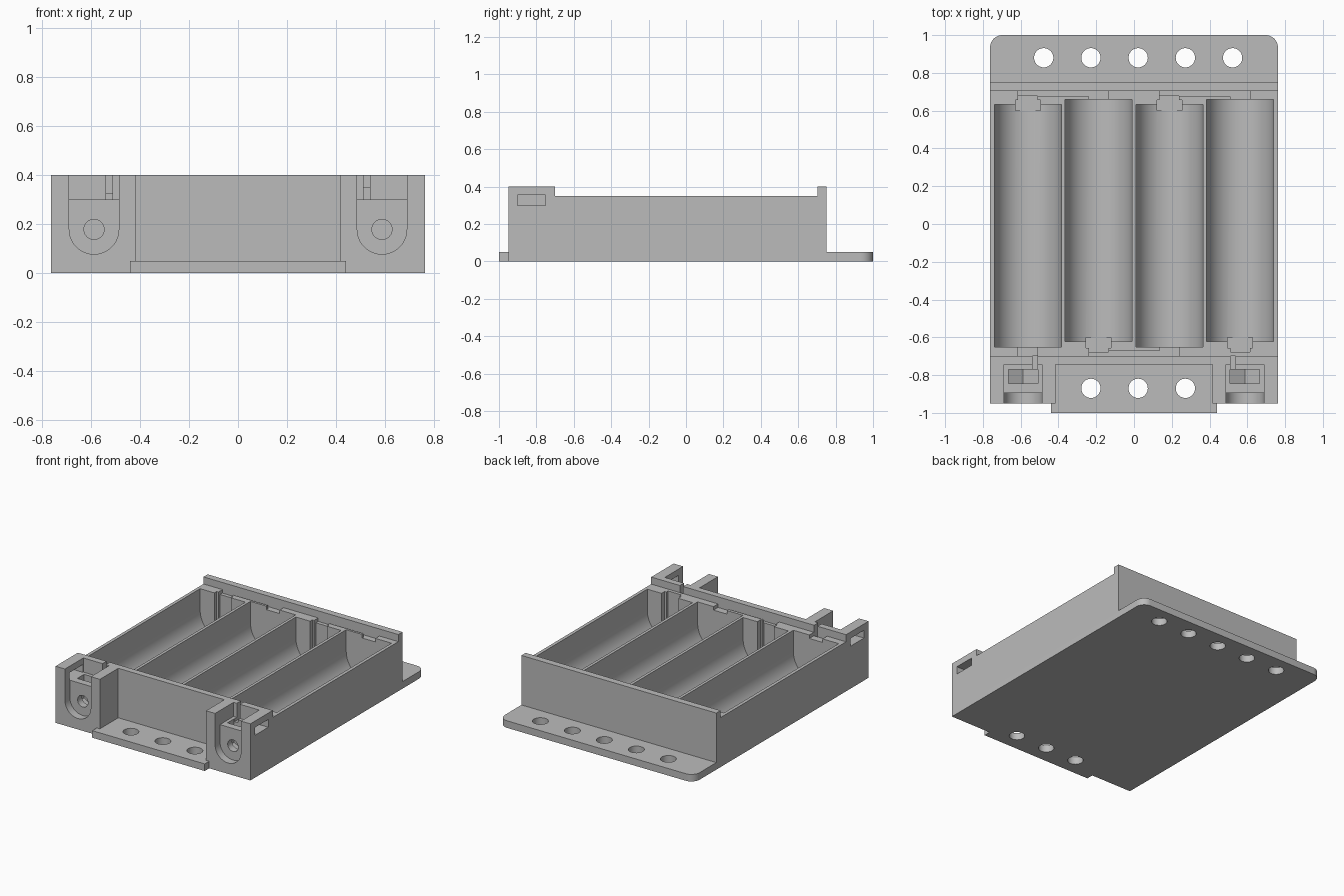
import bpy
import bmesh
from math import pi, sin, cos
from mathutils import Vector

cube = bpy.data.objects.get("Cube")
if cube:
    bpy.data.objects.remove(cube, do_unlink=True)

grey = bpy.data.materials.new("grey_plastic")
grey.use_nodes = True
grey.diffuse_color = (0.5, 0.5, 0.5, 1)
grey.node_tree.nodes["Principled BSDF"].inputs["Base Color"].default_value = (0.5, 0.5, 0.5, 1)


def prism(name, points, axis, a, b):
    """Extrude a 2D outline along an axis from a to b."""
    place = {"x": lambda p, t: (t, p[0], p[1]),
             "y": lambda p, t: (p[0], t, p[1]),
             "z": lambda p, t: (p[0], p[1], t)}[axis]
    bm = bmesh.new()
    face = bm.faces.new([bm.verts.new(place(p, a)) for p in points])
    ext = bmesh.ops.extrude_face_region(bm, geom=[face])
    shift = Vector(place((0, 0), b - a))
    bmesh.ops.translate(bm, vec=shift, verts=[v for v in ext["geom"] if isinstance(v, bmesh.types.BMVert)])
    bmesh.ops.recalc_face_normals(bm, faces=bm.faces)
    mesh = bpy.data.meshes.new(name)
    bm.to_mesh(mesh)
    bm.free()
    mesh.materials.append(grey)
    obj = bpy.data.objects.new(name, mesh)
    bpy.context.collection.objects.link(obj)
    return obj


def arc(cx, cy, r, start, end, n):
    return [(cx + r * cos(start + (end - start) * i / n),
             cy + r * sin(start + (end - start) * i / n)) for i in range(n + 1)]


def u_shape(cx, cz, r, top, start=pi, end=2 * pi, n=32):
    pts = arc(cx, cz, r, start, end, n)
    return pts + [(pts[-1][0], top), (pts[0][0], top)]


def circle(cx, cy, r):
    return arc(cx, cy, r, 0, 2 * pi, 40)[:-1]


W = 0.762      # half width
TOP = 0.6      # cutters run up past the rim

# Tray solid: side profile with mounting tabs, front walls and rim
profile = [(-1, 0), (1, 0), (1, 0.05), (0.75, 0.05), (0.75, 0.4), (0.703, 0.4),
           (0.703, 0.35), (-0.7, 0.35), (-0.7, 0.4), (-0.95, 0.4), (-0.95, 0.05), (-1, 0.05)]
tray = prism("battery_tray", profile, "x", -W, W)

# Rounded corners on the rear tab
bm = bmesh.new()
bm.from_mesh(tray.data)
corners = [e for e in bm.edges if all(v.co.y > 0.99 for v in e.verts)
           and abs(e.verts[0].co.z - e.verts[1].co.z) > 0.01]
bmesh.ops.bevel(bm, geom=corners, offset=0.065, segments=10, profile=0.5, affect="EDGES")
bm.to_mesh(tray.data)
bm.free()

cutters = []


def cut(points, axis, a, b):
    cutters.append(prism("cutter", points, axis, a, b))


def cut_box(x0, x1, y0, y1, z0, z1=TOP):
    cut([(x0, y0), (x1, y0), (x1, y1), (x0, y1)], "z", z0, z1)


# Front recess between the terminal posts, and narrower front tab
cut_box(-0.415, 0.415, -0.97, -0.745, 0.05)
for s in (-1, 1):
    x0, x1 = sorted((s * 0.44, s * 0.9))
    cut_box(x0, x1, -1.1, -0.95, -0.1)

# Screw holes
for i in range(-2, 3):
    cut(circle(0.022 + i * 0.25, 0.88, 0.051), "z", -0.1, 0.2)
for i in range(-1, 2):
    cut(circle(0.022 + i * 0.25, -0.87, 0.051), "z", -0.1, 0.2)

# Cell bays, alternately shifted, each with a contact slot at one end
for i in range(4):
    x = (i - 1.5) * 0.3745
    side = 1 if i % 2 == 0 else -1
    mid = 0.005 + (-0.014 if side > 0 else 0.013)
    cut(u_shape(x, 0.2, 0.177, TOP), "y", mid - 0.641, mid + 0.641)
    y0, y1 = sorted((side * 0.6, side * 0.657))
    cut_box(x - 0.066, x + 0.066, y0, y1, 0.02)
    y0, y1 = sorted((side * 0.64, side * 0.677))
    cut_box(x - 0.052, x + 0.052, y0, y1, 0.02)
    # Shallow notch at the other end
    y0, y1 = sorted((-side * 0.63, -side * 0.7))
    cut_box(x - 0.052, x + 0.052, y0, y1, 0.325)

# Shallow strips for the linking contacts
cut_box(-0.614, -0.135, 0.675, 0.703, 0.325)
cut_box(0.135, 0.614, 0.675, 0.703, 0.325)
cut_box(-0.239, 0.239, -0.7, -0.672, 0.325)

# Terminal posts
for s in (-1, 1):
    x = s * 0.587
    cut_box(x - 0.101, x + 0.101, -1.05, -0.745, 0.3)                    # open top pocket
    cut(u_shape(x, 0.178, 0.101, TOP), "y", -1.05, -0.895)               # front bolt recess
    cut(circle(x, 0.178, 0.041), "y", -0.91, -0.76)                      # bolt hole
    cut(u_shape(x, 0.178, 0.0895, TOP, pi * 7 / 6, pi * 11 / 6, 2),
        "y", -0.845, -0.77)                                              # hexagonal nut trap
    x0, x1 = sorted((s * 0.512, s * 0.538))
    cut_box(x0, x1, -0.78, -0.7, 0.28)                                   # wire channel
    x0, x1 = sorted((s * 0.66, s * 0.9))
    cut_box(x0, x1, -0.9, -0.75, 0.3, 0.355)                             # side window

# Apply the cuts
bpy.ops.object.select_all(action="DESELECT")
bpy.context.view_layer.objects.active = tray
tray.select_set(True)
for c in cutters:
    c.hide_render = True
    mod = tray.modifiers.new("cut", "BOOLEAN")
    mod.operation = "DIFFERENCE"
    mod.solver = "EXACT"
    mod.object = c
    bpy.ops.object.modifier_apply(modifier=mod.name)
    bpy.data.objects.remove(c, do_unlink=True)

bpy.ops.object.shade_smooth_by_angle(angle=pi / 6)
